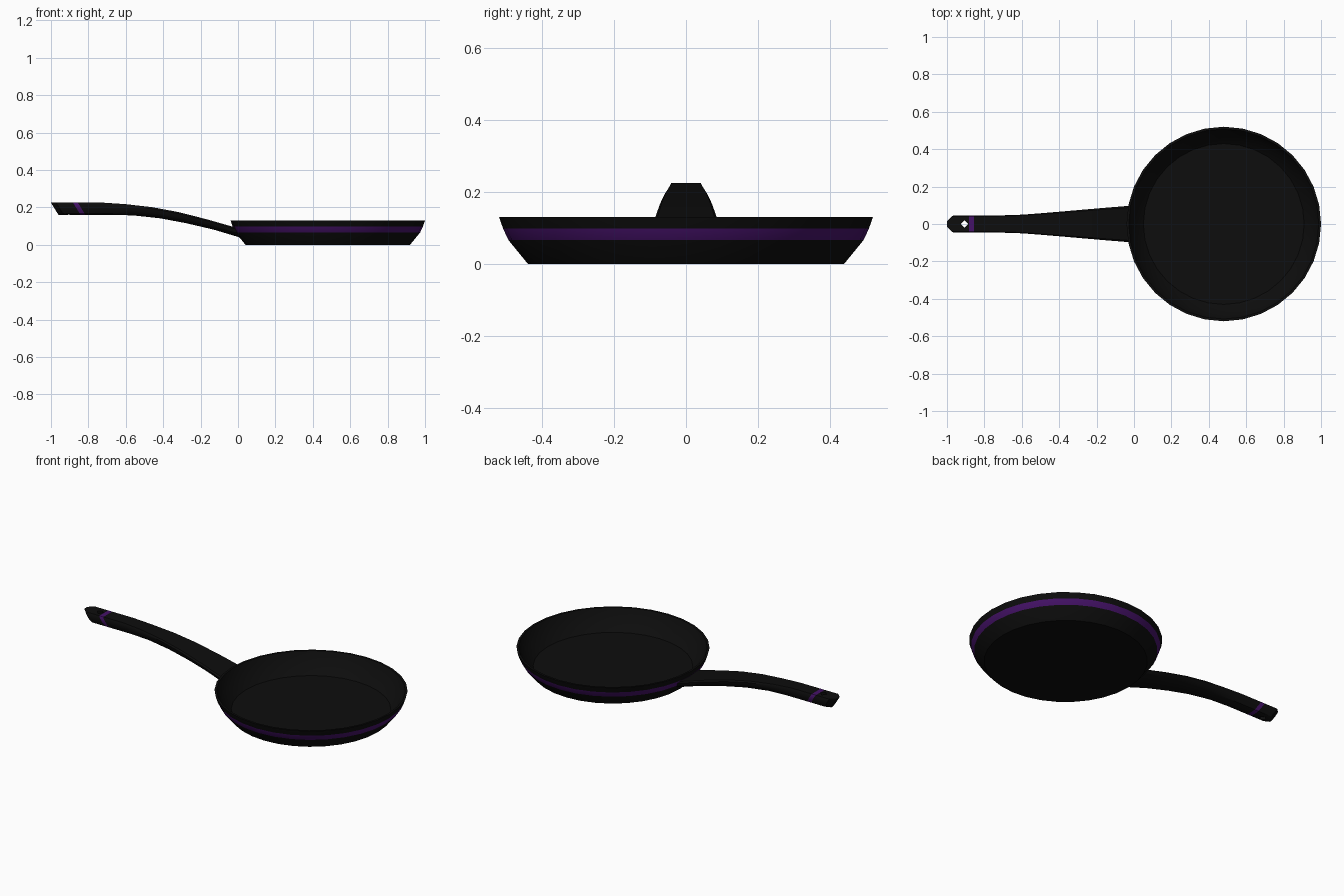
import bpy, bmesh, math

if "Cube" in bpy.data.objects:
    bpy.data.objects.remove(bpy.data.objects["Cube"])


def material(name, rgb):
    m = bpy.data.materials.new(name)
    m.diffuse_color = (*rgb, 1)
    m.use_nodes = True
    m.node_tree.nodes["Principled BSDF"].inputs["Base Color"].default_value = m.diffuse_color
    return m


BLACK = material("black", (0.004, 0.004, 0.004))
PURPLE = material("purple", (0.06, 0.006, 0.14))


def loft(name, rings, purple_spans, cap_start=True, cap_end=True):
    """Bridge successive rings of points; listed spans are purple."""
    bm = bmesh.new()
    loops = [[bm.verts.new(p) for p in ring] for ring in rings]
    n = len(loops[0])
    for i in range(len(loops) - 1):
        a, b = loops[i], loops[i + 1]
        for k in range(n):
            j = (k + 1) % n
            f = bm.faces.new((a[k], a[j], b[j], b[k]))
            f.material_index = 1 if i in purple_spans else 0
    if cap_start:
        bm.faces.new(loops[0][::-1])
    if cap_end:
        bm.faces.new(loops[-1])
    bmesh.ops.recalc_face_normals(bm, faces=bm.faces)
    me = bpy.data.meshes.new(name)
    bm.to_mesh(me)
    bm.free()
    me.materials.append(BLACK)
    me.materials.append(PURPLE)
    ob = bpy.data.objects.new(name, me)
    bpy.context.collection.objects.link(ob)
    return ob


def activate(ob):
    bpy.ops.object.select_all(action='DESELECT')
    ob.select_set(True)
    bpy.context.view_layer.objects.active = ob


# Pan body: outer wall, rim, inner wall, floor
SIDES = 32
profile = [(0.44, 0), (0.494, 0.066), (0.509, 0.098), (0.52, 0.13),
           (0.508, 0.13), (0.483, 0.068), (0.43, 0.018)]
pan = loft("pan_body", [[(0.48 + r * math.cos(2 * math.pi * k / SIDES),
                          r * math.sin(2 * math.pi * k / SIDES), z)
                         for k in range(SIDES)] for r, z in profile], {1})

# Handle: x at top edge, top z, bottom z, half width
stations = [(-1.0, .225, .16, .016), (-.972, .225, .16, .046),
            (-.882, .225, .16, .046), (-.856, .225, .16, .046),
            (-.72, .225, .16, .046), (-.60, .217, .157, .05),
            (-.46, .201, .142, .061), (-.32, .175, .116, .073),
            (-.17, .137, .081, .086), (-.02, .094, .036, .098)]
# Cross-section: fraction of half width, fraction of height
half = [(0.90, 1.0), (1.0, 0.84), (0.94, 0.45), (0.70, 0.12), (0.35, 0.0)]
section = half + [(-y, h) for y, h in reversed(half)]
handle = loft("handle", [[(x + 0.04 * (1 - h), w * y, zb + (zt - zb) * h)
                          for y, h in section] for x, zt, zb, w in stations], {2})

# Hanging hole
bpy.ops.mesh.primitive_cylinder_add(vertices=4, radius=0.02, depth=0.3,
                                    location=(-0.905, 0, 0.19))
cutter = bpy.context.object
cutter.name = "hole_cutter"
cutter.hide_render = True
cutter.data.materials.append(BLACK)
mod = handle.modifiers.new("hole", 'BOOLEAN')
mod.operation = 'DIFFERENCE'
mod.solver = 'EXACT'
mod.object = cutter
activate(handle)
bpy.ops.object.modifier_apply(modifier=mod.name)
bpy.data.objects.remove(cutter, do_unlink=True)

for ob in (pan, handle):
    activate(ob)
    bpy.ops.object.shade_smooth_by_angle(angle=math.radians(35))
